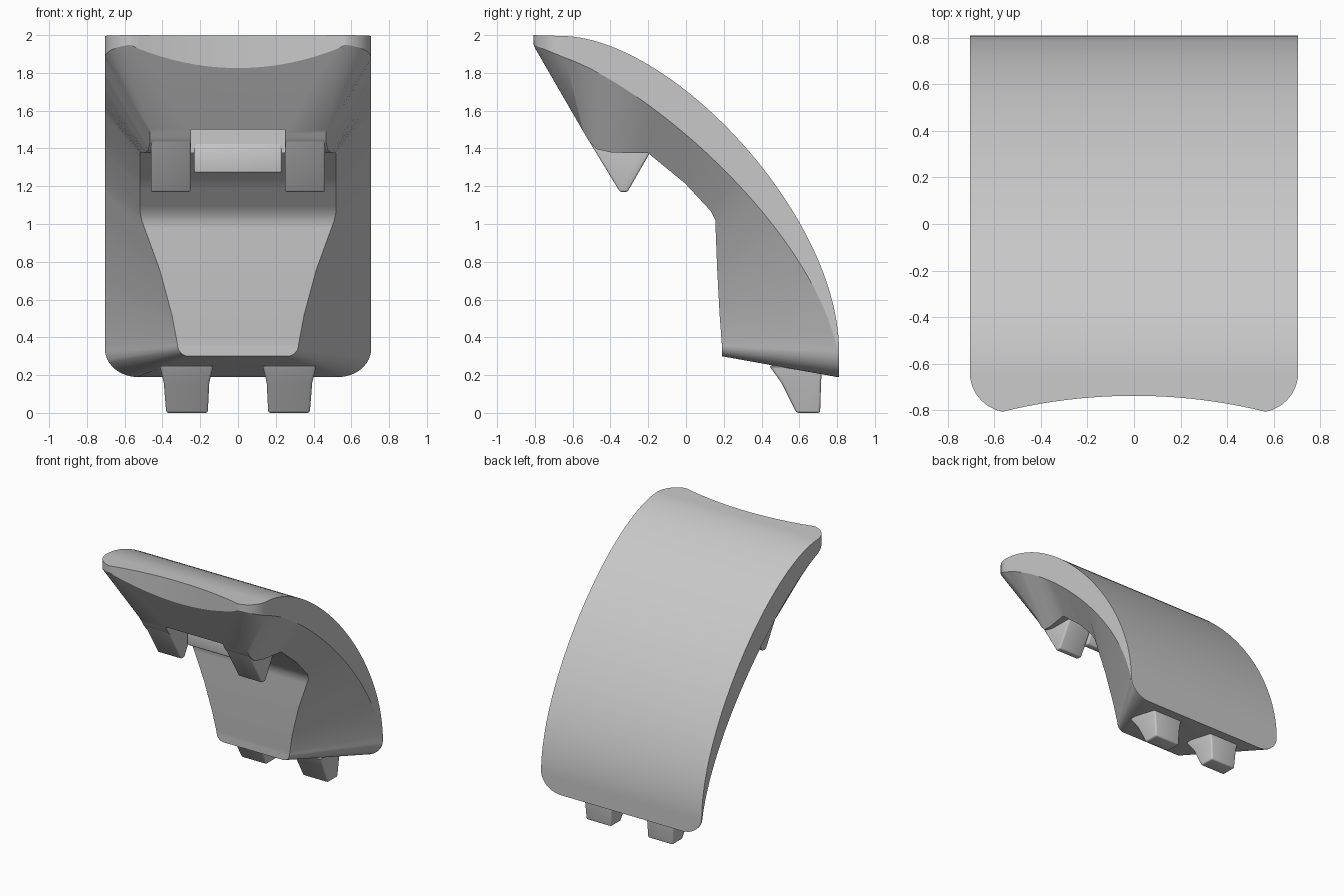
import bpy, bmesh, math
from mathutils import Vector

cube = bpy.data.objects.get("Cube")
if cube:
    bpy.data.objects.remove(cube, do_unlink=True)

grey = bpy.data.materials.new("plain grey")
grey.use_nodes = True
tone = (0.58, 0.58, 0.58, 1)
grey.diffuse_color = tone
grey.node_tree.nodes["Principled BSDF"].inputs["Base Color"].default_value = tone


def loft(name, rings):
    """Skin a list of closed rings and cap both ends."""
    bm = bmesh.new()
    rows = [[bm.verts.new(p) for p in ring] for ring in rings]
    n = len(rows[0])
    for a, b in zip(rows, rows[1:]):
        for i in range(n):
            j = (i + 1) % n
            bm.faces.new((a[i], a[j], b[j], b[i]))
    bm.faces.new(rows[0])
    bm.faces.new(rows[-1])
    bmesh.ops.remove_doubles(bm, verts=bm.verts, dist=0.0005)
    bmesh.ops.recalc_face_normals(bm, faces=bm.faces)
    mesh = bpy.data.meshes.new(name)
    bm.to_mesh(mesh)
    bm.free()
    ob = bpy.data.objects.new(name, mesh)
    bpy.context.collection.objects.link(ob)
    mesh.materials.append(grey)
    return ob


def activate(ob):
    bpy.ops.object.select_all(action='DESELECT')
    ob.select_set(True)
    bpy.context.view_layer.objects.active = ob


def smooth(ob, bevel=0):
    activate(ob)
    if bevel:
        mod = ob.modifiers.new("soft edges", 'BEVEL')
        mod.width, mod.segments = bevel, 3
        bpy.ops.object.modifier_apply(modifier=mod.name)
    bpy.ops.object.shade_smooth_by_angle(angle=math.radians(30))


def cut(ob, cutter):
    activate(ob)
    mod = ob.modifiers.new("cut", 'BOOLEAN')
    mod.operation, mod.object, mod.solver = 'DIFFERENCE', cutter, 'EXACT'
    bpy.ops.object.modifier_apply(modifier=mod.name)
    bpy.data.objects.remove(cutter, do_unlink=True)


def prism(name, profile, x0, x1):
    return loft(name, [[(x, y, z) for y, z in profile] for x in (x0, x1)])


def bezier(t, *p):
    p = [Vector(q) for q in p]
    s = 1 - t
    return p[0] * s**3 + p[1] * 3 * s * s * t + p[2] * 3 * s * t * t + p[3] * t**3


# Inner edge of the shell: fraction along the arc, then y, z, half width
INNER = [(0, -.55, 1.50, .465), (.06, -.515, 1.44, .465), (.12, -.47, 1.395, .475),
         (.2, -.39, 1.378, .49), (.3, -.20, 1.375, .52), (.42, -.005, 1.215, .52),
         (.52, .13, 1.07, .52), (.56, .155, 1.02, .51), (.68, .165, .76, .415),
         (.84, .178, .52, .35), (1, .19, .36, .32)]


def inner(t):
    for a, b in zip(INNER, INNER[1:]):
        if t <= b[0] + 1e-6:
            return Vector(a[1:]).lerp(Vector(b[1:]), (t - a[0]) / (b[0] - a[0]))


def section(width, outer, rim, core):
    half = [(width, *outer), (width, *rim), (core[2], core[0], core[1])]
    return half + [(-x, y, z) for x, y, z in reversed(half)]


CORNER, STEPS, SIDE = 12, 50, .705
arcs = [math.pi / 2 * i / CORNER for i in range(CORNER + 1)]
rings = []
# Rounded top corners, coned down to the inner edge
for a in reversed(arcs[1:]):
    s, c = math.sin(a), math.cos(a)
    y = -.64 - .17 * s
    core = (-.81, 1.95, .53) if a == arcs[-1] else INNER[0][1:]
    rings.append(section(.53 + .175 * c, (y, 1.995 + .005 * s), (y, 1.88 + .07 * s), core))
# Curved main span
for i in range(STEPS + 1):
    t = i / STEPS
    outer = bezier(t, (-.64, 1.995), (-.06, 1.97), (.80, 1.05), (.81, .34))
    rim = bezier(t, (-.64, 1.88), (-.2, 1.725), (.65, 1.0), (.80, .34))
    rings.append(section(SIDE, outer, rim, inner(t)))
# Rounded bottom corners
for a in arcs[1:]:
    s, c = math.sin(a), math.cos(a)
    z = .34 - .15 * s
    core = (.19, .36 - .06 * s, .26 + .06 * c)
    rings.append(section(.53 + .175 * c, (.81, z), (.80, z), core))
shell = loft("curved_shell", rings)

# Concave top lip and latch pocket
R = 2.37
disc = [[(R * math.cos(k * math.tau / 256), R * math.sin(k * math.tau / 256) - .738 - R, z)
         for k in range(256)] for z in (1.7, 2.2)]
cut(shell, loft("lip_cutter", disc))
POCKET = [(-.8, 1.3), (-.3, 1.3), (-.3, 1.5), (-.8, 1.5)]
cut(shell, prism("pocket_cutter", POCKET, -.25, .25))
smooth(shell)

# Latch tongue hanging behind the pocket
TONGUE = [(-.31, 1.27), (-.26, 1.27), (-.21, 1.36), (-.21, 1.45), (-.295, 1.45), (-.31, 1.37)]
smooth(prism("latch_tongue", TONGUE, -.232, .232), .012)

# Upper hooks and lower feet, one on each side
HOOK = [(-.55, 1.5), (-.35, 1.17), (-.31, 1.17), (-.195, 1.37), (-.2, 1.45)]
FOOT = [(0, .16, .38, .585, .71), (.16, .152, .393, .505, .715), (.25, .13, .415, .44, .72)]
for side, sign in (("left", 1), ("right", -1)):
    smooth(prism(side + "_hook", HOOK, sign * .25, sign * .46), .01)
    levels = [[(sign * x0, y0, z), (sign * x1, y0, z), (sign * x1, y1, z), (sign * x0, y1, z)]
              for z, x0, x1, y0, y1 in FOOT]
    smooth(loft(side + "_foot", levels), .012)
